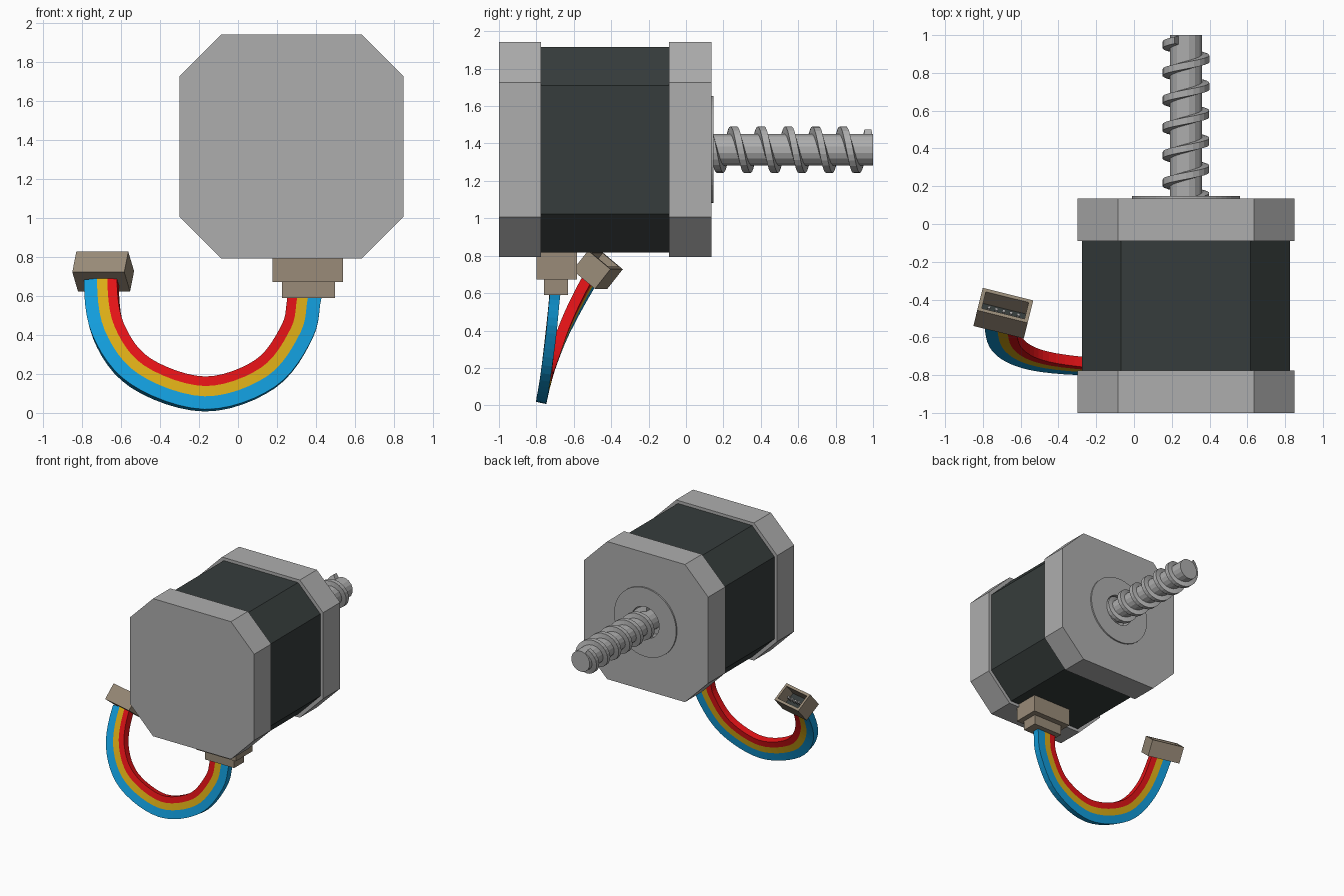
import bpy, bmesh, math
from mathutils import Vector, Matrix

cube = bpy.data.objects.get("Cube")
if cube:
    bpy.data.objects.remove(cube, do_unlink=True)


def material(name, rgb):
    m = bpy.data.materials.new(name)
    m.use_nodes = True
    m.diffuse_color = (*rgb, 1)
    m.node_tree.nodes["Principled BSDF"].inputs["Base Color"].default_value = (*rgb, 1)
    return m


metal = material("metal_grey", (0.42, 0.42, 0.42))
steel = material("body_dark", (0.037, 0.046, 0.045))
tan = material("connector_tan", (0.32, 0.26, 0.19))
red = material("wire_red", (0.76, 0.006, 0.008))
yellow = material("wire_yellow", (0.70, 0.41, 0.008))
blue = material("wire_blue", (0.006, 0.33, 0.70))

CX, CZ = 0.275, 1.367  # motor axis


def make(name, bm, *mats):
    bmesh.ops.recalc_face_normals(bm, faces=bm.faces)
    me = bpy.data.meshes.new(name)
    bm.to_mesh(me)
    bm.free()
    for m in mats:
        me.materials.append(m)
    ob = bpy.data.objects.new(name, me)
    bpy.context.collection.objects.link(ob)
    return ob


def prism(name, outline, y0, y1, mat):
    """Extrude an outline of (x, z) points around the motor axis along y."""
    bm = bmesh.new()
    face = bm.faces.new([bm.verts.new((CX + x, y0, CZ + z)) for x, z in outline])
    ext = bmesh.ops.extrude_face_region(bm, geom=[face])["geom"]
    bmesh.ops.translate(bm, vec=(0, y1 - y0, 0),
                        verts=[v for v in ext if isinstance(v, bmesh.types.BMVert)])
    return make(name, bm, mat)


def octagon(h, c):
    k = h - c
    return [(h, -k), (h, k), (k, h), (-k, h), (-h, k), (-h, -k), (-k, -h), (k, -h)]


def circle(r, n):
    return [(r * math.cos(math.tau * (i + .5) / n), r * math.sin(math.tau * (i + .5) / n))
            for i in range(n)]


def box(name, lo, hi, mat):
    bm = bmesh.new()
    bmesh.ops.create_cube(bm, size=1)
    lo, hi = Vector(lo), Vector(hi)
    bmesh.ops.scale(bm, vec=hi - lo, verts=bm.verts)
    bmesh.ops.translate(bm, vec=(lo + hi) / 2, verts=bm.verts)
    return make(name, bm, mat)


def sweep(name, rings, mats, index=lambda k: 0):
    """Skin a list of closed point rings and cap both ends."""
    bm = bmesh.new()
    loops = [[bm.verts.new(p) for p in ring] for ring in rings]
    n = len(loops[0])
    for a, b in zip(loops, loops[1:]):
        for k in range(n):
            j = (k + 1) % n
            bm.faces.new((a[k], a[j], b[j], b[k])).material_index = index(k)
    bm.faces.new(loops[0])
    bm.faces.new(loops[-1])
    return make(name, bm, *mats)


# Motor housing
prism("front_cap", octagon(0.575, 0.215), -1.0, -0.775, metal)
prism("motor_body", octagon(0.55, 0.207), -0.775, -0.09, steel)
rear = prism("rear_cap", octagon(0.575, 0.215), -0.09, 0.135, metal)
boss = prism("rear_boss", circle(0.287, 48), 0.13, 0.147, metal)

# Bore around the shaft
cutter = prism("bore_cutter", circle(0.13, 32), 0.05, 0.3, metal)
cutter.hide_render = True
for ob in (rear, boss):
    mod = ob.modifiers.new("bore", "BOOLEAN")
    mod.operation = "DIFFERENCE"
    mod.solver = "EXACT"
    mod.object = cutter
    bpy.context.view_layer.objects.active = ob
    bpy.ops.object.modifier_apply(modifier=mod.name)
bpy.data.objects.remove(cutter, do_unlink=True)

# Lead screw: shaft and helical thread
prism("screw_shaft", circle(0.086, 16), 0.03, 1.0, metal)
PITCH, TOP = 0.146, 0.255
start, end = -math.tau, 5 * math.tau - 0.5
steps = 130
rings = []
for i in range(steps + 1):
    a = start + (end - start) * i / steps
    y = TOP + PITCH * a / math.tau
    rings.append([(CX + r * math.sin(a), y + d, CZ + r * math.cos(a))
                  for r, d in ((0.075, -0.024), (0.124, -0.018), (0.124, 0.018), (0.075, 0.024))])
sweep("screw_thread", rings, [metal])

# Socket and plug under the motor
box("motor_socket", (0.178, -0.80, 0.673), (0.54, -0.583, 0.83), tan)
box("cable_plug", (0.226, -0.76, 0.59), (0.497, -0.63, 0.68), tan)

# Tilted frame of the free connector: width, thickness, axis
turn, tilt = math.radians(-14), math.radians(-39)
frame = Matrix.Rotation(turn, 3, "Z") @ Matrix.Rotation(tilt, 3, "X")
W, T, A = (frame.col[i].copy() for i in range(3))
centre = Vector((-0.692, -0.472, 0.725))
place = Matrix.Translation(centre) @ frame.to_4x4()

# Free connector with a recessed opening
bm = bmesh.new()
bmesh.ops.create_cube(bm, size=1)
bmesh.ops.scale(bm, vec=(0.275, 0.158, 0.135), verts=bm.verts)
bm.faces.ensure_lookup_table()
mouth = max(bm.faces, key=lambda f: f.calc_center_median().z)
bmesh.ops.inset_region(bm, faces=[mouth], thickness=0.03)
floor = bmesh.ops.extrude_face_region(bm, geom=[mouth])["geom"]
bmesh.ops.delete(bm, geom=[mouth], context="FACES_ONLY")
bmesh.ops.translate(bm, vec=(0, 0, -0.1),
                    verts=[v for v in floor if isinstance(v, bmesh.types.BMVert)])
for f in floor:
    if isinstance(f, bmesh.types.BMFace):
        f.material_index = 1
free = make("free_connector", bm, tan, steel)
free.matrix_world = place

# Contact pins inside the opening
for i in range(5):
    x = (i - 2) * 0.04
    pin = box(f"contact_pin_{i + 1}", (x - .008, -.008, -.04), (x + .008, .008, .02), metal)
    pin.matrix_world = place

# Ribbon cable following a smooth loop
path = [Vector(p) for p in ((0.345, -0.70, 0.61), (0.305, -0.718, 0.42), (0.14, -0.745, 0.2),
                            (-0.17, -0.757, 0.097), (-0.5, -0.725, 0.205),
                            (-0.665, -0.645, 0.42))]
path.append(centre - 0.06 * A)
ends = [2 * path[0] - path[1] + Vector((0.03, 0, 0)), *path, path[-1] + 0.2 * A]


def spline(u):
    i = min(int(u), len(path) - 2)
    t = u - i
    a, b, c, d = ends[i:i + 4]
    return 0.5 * (2 * b + (c - a) * t + (2 * a - 5 * b + 4 * c - d) * t ** 2
                  + (3 * b - a - 3 * c + d) * t ** 3)


N = 36
span = len(path) - 1
points = [spline(span * i / N) for i in range(N + 1)]
normals = (Vector((0, 1, 0)), Vector((0, 0.97, -0.2)), T)
bands = (-0.086, -0.036, 0.018, 0.086)  # inner to outer colour borders
rings = []
for i, p in enumerate(points):
    tangent = (points[min(i + 1, N)] - points[max(i - 1, 0)]).normalized()
    s = 2 * i / N
    k = min(int(s), 1)
    n = normals[k].lerp(normals[k + 1], s - k)
    n = (n - tangent * n.dot(tangent)).normalized()
    side = n.cross(tangent).normalized()
    if side.dot(Vector((-0.17, -0.74, 0.55)) - p) > 0:
        side = -side
    rings.append([p + side * b - n * 0.028 for b in bands]
                 + [p + side * b + n * 0.028 for b in reversed(bands)])
sweep("ribbon_cable", rings, [red, yellow, blue], lambda k: (0, 1, 2, 2, 2, 1, 0, 0)[k])
